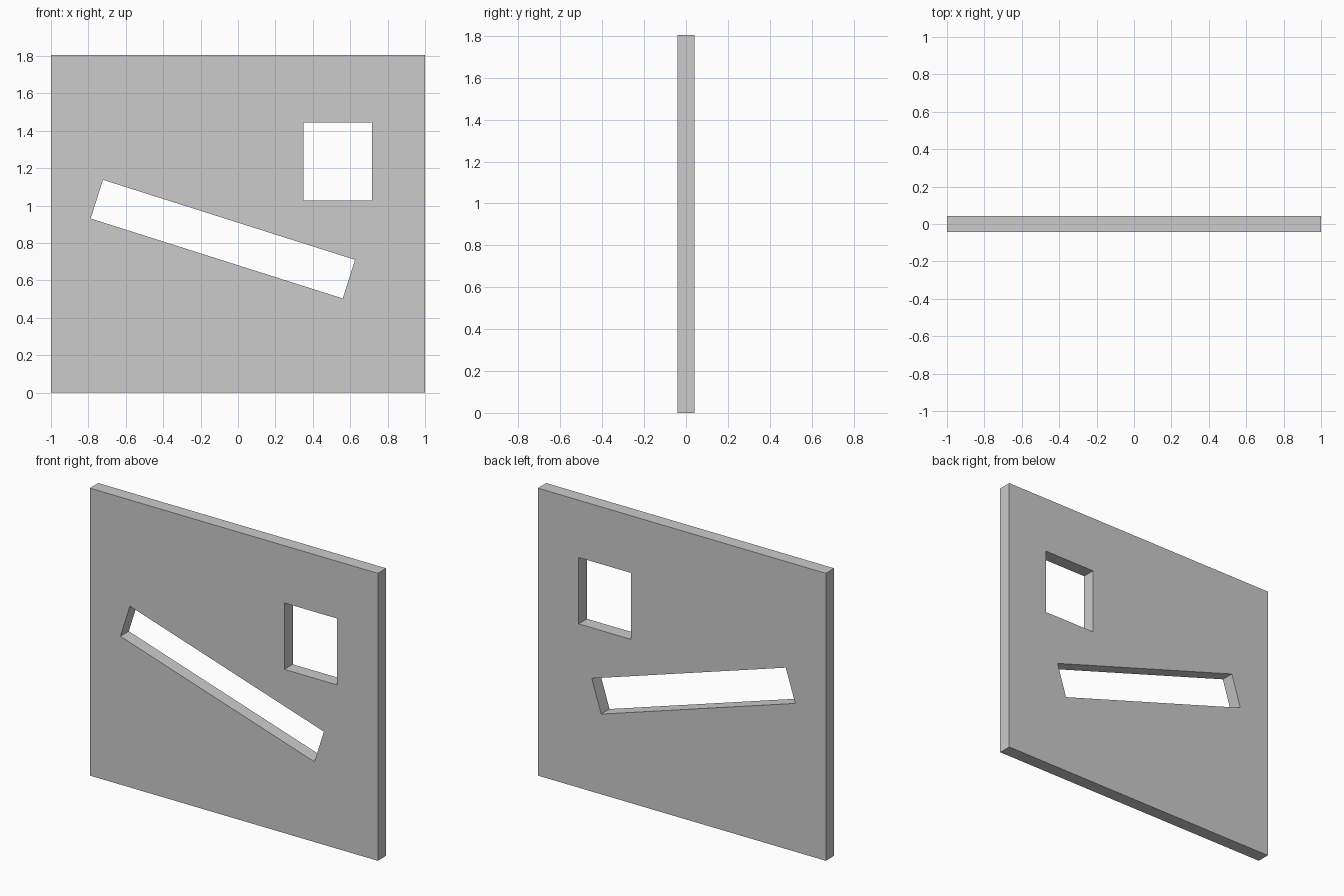
import bpy
from math import radians

if "Cube" in bpy.data.objects:
    bpy.data.objects.remove(bpy.data.objects["Cube"])

WIDTH, HEIGHT, DEPTH = 2.0, 1.805, 0.083


def box(name, size, centre, tilt=0.0):
    """Box with size (x, y, z), centred at (x, z) and tilted about the y axis."""
    bpy.ops.mesh.primitive_cube_add(size=1, location=(centre[0], 0, centre[1]))
    ob = bpy.context.object
    ob.name = ob.data.name = name
    ob.scale = size
    bpy.ops.object.transform_apply(location=False, rotation=False, scale=True)
    ob.rotation_euler.y = radians(tilt)
    return ob


def cut_opening(target, name, width, height, centre, tilt=0.0):
    """Cut a rectangular opening right through the target."""
    cutter = box(name, (width, DEPTH * 4, height), centre, tilt)
    mod = target.modifiers.new(name, 'BOOLEAN')
    mod.operation = 'DIFFERENCE'
    mod.solver = 'EXACT'
    mod.object = cutter
    cutter.hide_render = True
    cutter.display_type = 'WIRE'


# Upright panel
panel = box("wall_panel", (WIDTH, DEPTH, HEIGHT), (0, HEIGHT / 2))

# Upright window opening and long tilted slot
cut_opening(panel, "window_cutter", 0.365, 0.417, (0.534, 1.237))
cut_opening(panel, "slot_cutter", 1.414, 0.217, (-0.081, 0.821), 17.6)
